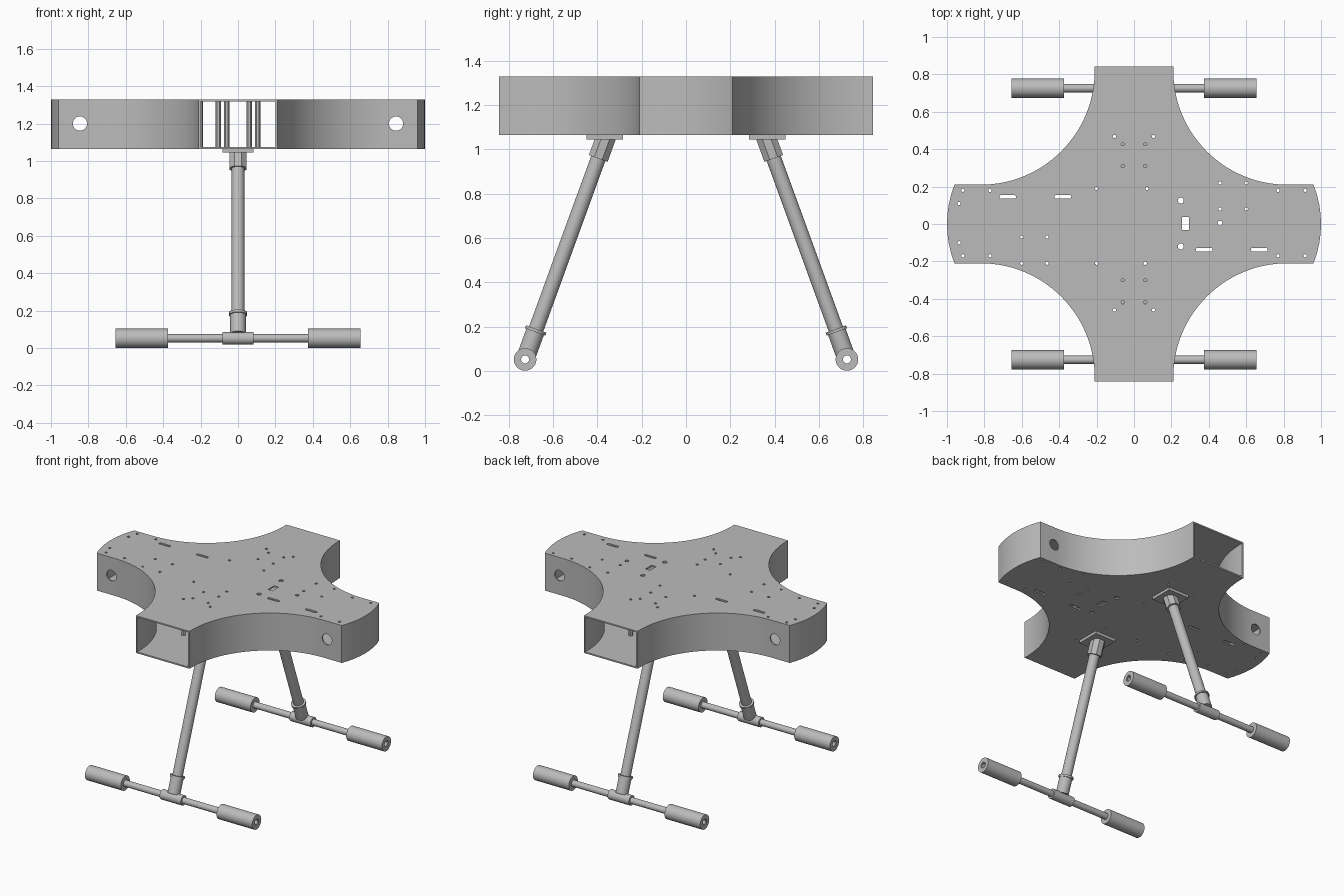
import bpy, bmesh, math
from mathutils import Vector

if "Cube" in bpy.data.objects:
    bpy.data.objects.remove(bpy.data.objects["Cube"], do_unlink=True)

grey = bpy.data.materials.new("plain grey")
grey.use_nodes = True
COLOUR = (0.5, 0.5, 0.5, 1)
grey.diffuse_color = COLOUR
grey.node_tree.nodes["Principled BSDF"].inputs["Base Color"].default_value = COLOUR

Z0, Z1, T = 1.064, 1.329, 0.01      # body bottom, top, sheet thickness


def finish(ob):
    """Select, colour and smooth the object, keeping its edges sharp."""
    bpy.ops.object.select_all(action='DESELECT')
    ob.select_set(True)
    bpy.context.view_layer.objects.active = ob
    ob.data.materials.clear()
    ob.data.materials.append(grey)
    bpy.ops.object.shade_smooth_by_angle()
    return ob


def add_mesh(name, bm):
    bmesh.ops.recalc_face_normals(bm, faces=bm.faces)
    me = bpy.data.meshes.new(name)
    bm.to_mesh(me)
    bm.free()
    ob = bpy.data.objects.new(name, me)
    bpy.context.collection.objects.link(ob)
    return ob


def tube(name, a, b, r, inner=0.0, sides=28, turn=0.0):
    """Cylinder from a to b, bored through when inner is given."""
    a, b = Vector(a), Vector(b)
    q = (b - a).to_track_quat('Z', 'Y')
    bm = bmesh.new()

    def ring(p, rad):
        return [bm.verts.new(p + q @ Vector((rad * math.cos(t), rad * math.sin(t), 0)))
                for t in (turn + math.tau * i / sides for i in range(sides))]

    rings = [ring(a, r), ring(b, r)]
    if inner:
        rings += [ring(b, inner), ring(a, inner)]
        pairs = list(zip(rings, rings[1:] + rings[:1]))
    else:
        pairs = [(rings[0], rings[1])]
        bm.faces.new(rings[0])
        bm.faces.new(rings[1])
    for u, v in pairs:
        for i in range(sides):
            j = (i + 1) % sides
            bm.faces.new((u[i], u[j], v[j], v[i]))
    return finish(add_mesh(name, bm))


def sheet(name, loops, z0, z1):
    """Extruded flat shape; loops after the first are holes."""
    cu = bpy.data.curves.new(name, 'CURVE')
    cu.dimensions, cu.fill_mode, cu.extrude = '2D', 'BOTH', (z1 - z0) / 2
    for pts in loops:
        sp = cu.splines.new('POLY')
        sp.points.add(len(pts) - 1)
        for p, (x, y) in zip(sp.points, pts):
            p.co = (x, y, 0, 1)
        sp.use_cyclic_u = True
    ob = bpy.data.objects.new(name, cu)
    bpy.context.collection.objects.link(ob)
    ob.location.z = (z0 + z1) / 2
    bpy.ops.object.select_all(action='DESELECT')
    ob.select_set(True)
    bpy.context.view_layer.objects.active = ob
    bpy.ops.object.convert(target='MESH')
    ob = bpy.context.object
    bm = bmesh.new()
    bm.from_mesh(ob.data)
    bmesh.ops.remove_doubles(bm, verts=bm.verts, dist=1e-5)
    bmesh.ops.recalc_face_normals(bm, faces=bm.faces)
    bm.to_mesh(ob.data)
    bm.free()
    return finish(ob)


def arc(cx, cy, r, a0, a1, n):
    return [(cx + r * math.cos(math.radians(a0 + (a1 - a0) * i / n)),
             cy + r * math.sin(math.radians(a0 + (a1 - a0) * i / n))) for i in range(n + 1)]


def circle(x, y, r, n=10):
    return arc(x, y, r, 0, 360 * (n - 1) / n, n - 1)


def slot(x, y, w, h):
    d = (w - h) / 2
    return arc(x + d, y, h / 2, -90, 90, 6) + arc(x - d, y, h / 2, 90, 270, 6)


# Outline of the left (+x) half, from the back opening round to the front one
tip = math.degrees(math.asin(0.21 / 0.571))
half = [(0.21, 0.843)] + arc(0.82, 0.82, 0.61, 180, 270, 28)
half += arc(0.429, 0, 0.571, tip, -tip, 8)
half += arc(0.82, -0.82, 0.61, 90, 180, 28) + [(0.21, -0.843)]
outline = half + [(-x, y) for x, y in reversed(half)]

# Screw holes, slots and cable openings in both plates
screws = [(-.77, .18), (-.915, .18), (.77, .18), (.915, .18), (-.77, -.17), (-.915, -.17),
          (.77, -.17), (.915, -.17), (-.935, .11), (-.935, -.1), (.46, .22), (.6, .22),
          (.46, .08), (.6, .08), (-.6, -.07), (-.465, -.07), (-.6, -.21), (-.465, -.21),
          (.07, .19), (.06, -.21), (-.06, .31), (.06, .31), (-.06, -.3), (.06, -.3)]
posts = [(s * x, y) for s in (-1, 1)
         for x, y in ((.105, .468), (.06, .427), (.06, -.418), (.105, -.46))]
posts += [(-.2, .19), (-.2, -.21)]
holes = [circle(x, y, 0.009) for x, y in screws + posts]
holes += [circle(.25, y, 0.016, 16) for y in (.125, -.12)] + [circle(.46, .005, .013)]
holes += [slot(x, y, .09, .02) for x, y in ((-.675, .145), (-.38, .145), (.375, -.137), (.67, -.137))]
holes.append([(.257, -.033), (.293, -.033), (.293, .037), (.257, .037)])
sheet("bottom_plate", [outline] + holes, Z0, Z0 + T)
sheet("top_plate", [outline] + holes, Z1 - T, Z1)

# Side walls: the half outline thickened inwards, with round openings near the tips
inner = []
for i, p in enumerate(half):
    a, b = Vector(half[max(i - 1, 0)]), Vector(half[min(i + 1, len(half) - 1)])
    t = (b - a).normalized()
    inner.append((p[0] + t.y * T, p[1] - t.x * T))
for side, s in (("left", 1), ("right", -1)):
    loop = [(s * x, y) for x, y in half + inner[::-1]]
    wall = sheet(side + "_wall", [loop], Z0 + T, Z1 - T)
    cutter = tube("wall_cutter", (s * .845, -.4, 1.2), (s * .845, .4, 1.2), .038)
    cutter.hide_render = True
    mod = wall.modifiers.new("opening", 'BOOLEAN')
    mod.operation, mod.solver, mod.object = 'DIFFERENCE', 'EXACT', cutter
    bpy.context.view_layer.objects.active = wall
    bpy.ops.object.modifier_apply(modifier=mod.name)
    bpy.data.objects.remove(cutter, do_unlink=True)
    finish(wall)

# Spacer posts between the plates
for i, (x, y) in enumerate(posts):
    tube(f"spacer_post_{i + 1}", (x, y, Z0 + T), (x, y, Z1 - T), .014, .009, 12)

# Landing legs, front and back
FOOT_Y, FOOT_Z, LEAN = 0.726, 0.052, math.radians(20)
for name, s in (("front", -1), ("back", 1)):
    def on_leg(d):
        return (0, s * (FOOT_Y - d * math.sin(LEAN)), FOOT_Z + d * math.cos(LEAN))

    def bar(x0, x1):
        return (x0, s * FOOT_Y, FOOT_Z), (x1, s * FOOT_Y, FOOT_Z)

    # mounting plate and eight-sided socket
    w, y = 0.082, s * 0.366
    sheet(name + "_leg_mount", [[(-w, y - w), (w, y - w), (w, y + w), (-w, y + w)]], 1.045, Z0)
    tube(name + "_leg_socket", on_leg(.965), on_leg(1.07), .0487, sides=8, turn=math.pi / 8)
    # leg tube, lower sleeve and its collar
    tube(name + "_leg_tube", on_leg(.06), on_leg(1.03), .034)
    tube(name + "_leg_sleeve", on_leg(.026), on_leg(.14), .042)
    tube(name + "_leg_collar", on_leg(.132), on_leg(.146), .049)
    # tee joint, hollow skid rod and foam grips
    tube(name + "_tee_joint", *bar(-.083, .083), .034, .021)
    tube(name + "_skid_rod", *bar(-.65, .65), .022, .018)
    for side, k in (("left", 1), ("right", -1)):
        tube(f"{name}_{side}_skid_grip", *bar(k * .375, k * .655), .051, .0215)
